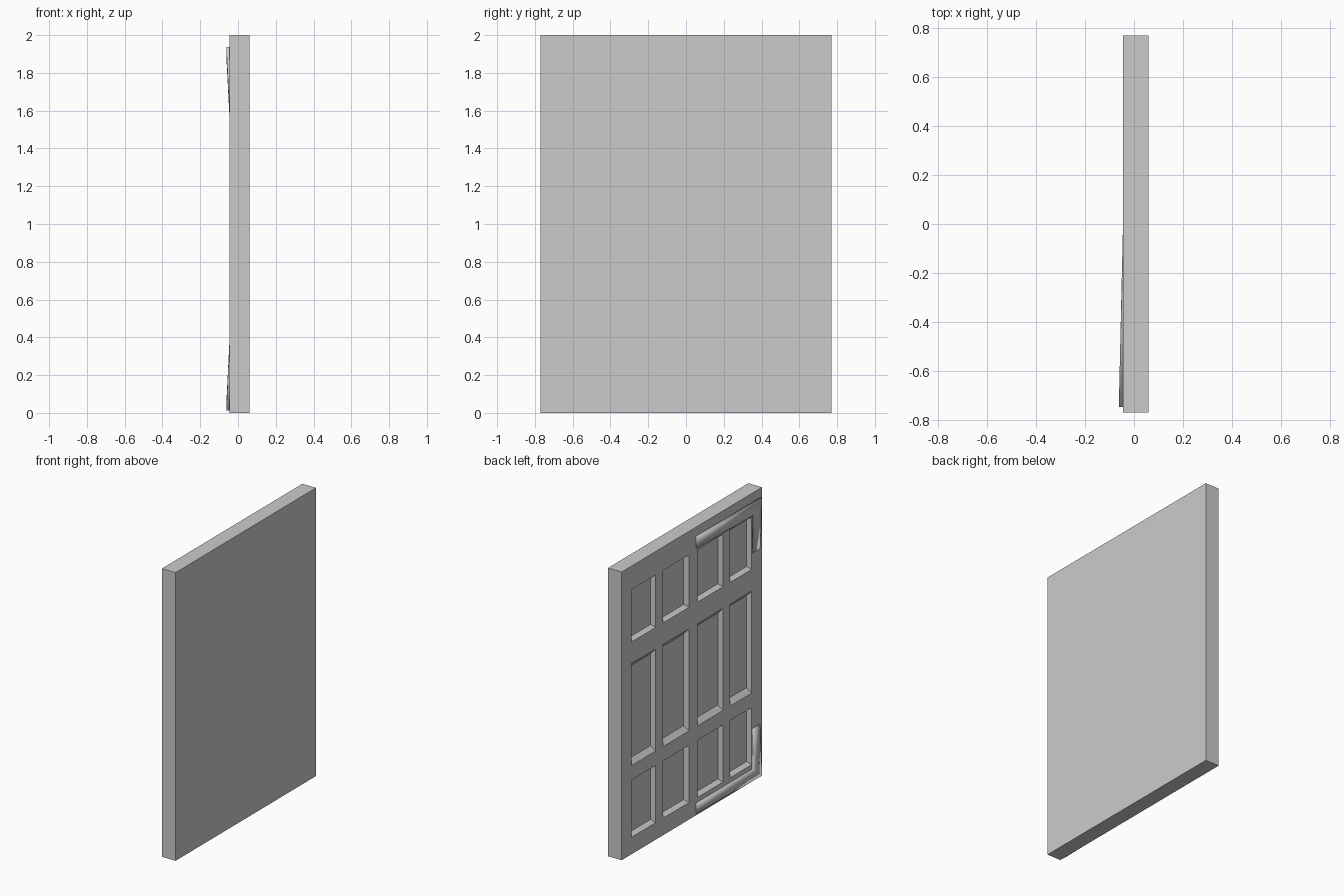
import bpy, bmesh
from mathutils import Vector

if "Cube" in bpy.data.objects:
    bpy.data.objects.remove(bpy.data.objects["Cube"])

FACE_X, BACK_X = -0.045, 0.06
RECESS = 0.03


def finish(bm, name):
    bmesh.ops.remove_doubles(bm, verts=bm.verts, dist=1e-5)
    bmesh.ops.recalc_face_normals(bm, faces=bm.faces)
    mesh = bpy.data.meshes.new(name)
    bm.to_mesh(mesh)
    bm.free()
    obj = bpy.data.objects.new(name, mesh)
    bpy.context.collection.objects.link(obj)
    return obj


# Door slab: odd cells of the grid are tapered recessed panels
ys = [-0.77, -0.655, -0.418, -0.341, -0.06, 0.033, 0.319, 0.396, 0.66, 0.77]
zs = [0.0, 0.118, 0.515, 0.615, 1.323, 1.473, 1.837, 2.0]
bm = bmesh.new()


def quad(points):
    return bm.faces.new([bm.verts.new(p) for p in points])


for i in range(len(ys) - 1):
    for j in range(len(zs) - 1):
        y0, y1, z0, z1 = ys[i], ys[i + 1], zs[j], zs[j + 1]
        rim = [Vector((FACE_X, y, z)) for y, z in ((y0, z0), (y1, z0), (y1, z1), (y0, z1))]
        if i % 2 and j % 2:
            mid = (rim[0] + rim[2]) / 2
            floor = [mid + (p - mid) * 0.9 + Vector((RECESS, 0, 0)) for p in rim]
            quad(floor)
            for k in range(4):
                n = (k + 1) % 4
                quad((rim[k], rim[n], floor[n], floor[k]))
        else:
            quad(rim)
bmesh.ops.remove_doubles(bm, verts=bm.verts, dist=1e-5)

# Slab edges and plain back
border = [e for e in bm.edges if e.is_boundary]
ext = bmesh.ops.extrude_edge_only(bm, edges=border)["geom"]
for v in ext:
    if isinstance(v, bmesh.types.BMVert):
        v.co.x = BACK_X
bmesh.ops.holes_fill(bm, edges=[e for e in bm.edges if e.is_boundary], sides=0)
finish(bm, "door_slab")


# Corner straps: L shapes, thick at the corner and thinning toward both tips
def corner_strap(name, z_out, z_in, z_tip):
    y_out, y_in, y_tip = -0.747, -0.66, -0.045
    thick, thin = 0.017, 0.001
    plan = [(y_out, z_out, thick), (y_tip, z_out, thin), (y_tip, z_in, thin),
            (y_in, z_in, thick - 0.002), (y_in, z_tip, thin), (y_out, z_tip, thin)]
    bm = bmesh.new()
    top = [bm.verts.new((FACE_X - h, y, z)) for y, z, h in plan]
    base = [bm.verts.new((FACE_X + 0.002, y, z)) for y, z, h in plan]
    for ring in (top, base):
        bm.faces.new([ring[k] for k in (0, 1, 2, 3)])
        bm.faces.new([ring[k] for k in (0, 3, 4, 5)])
    for k in range(6):
        n = (k + 1) % 6
        bm.faces.new((top[k], top[n], base[n], base[k]))
    obj = finish(bm, name)
    for p in obj.data.polygons:
        p.use_smooth = True


corner_strap("upper_corner_strap", 1.937, 1.852, 1.585)
corner_strap("lower_corner_strap", 0.012, 0.085, 0.365)
